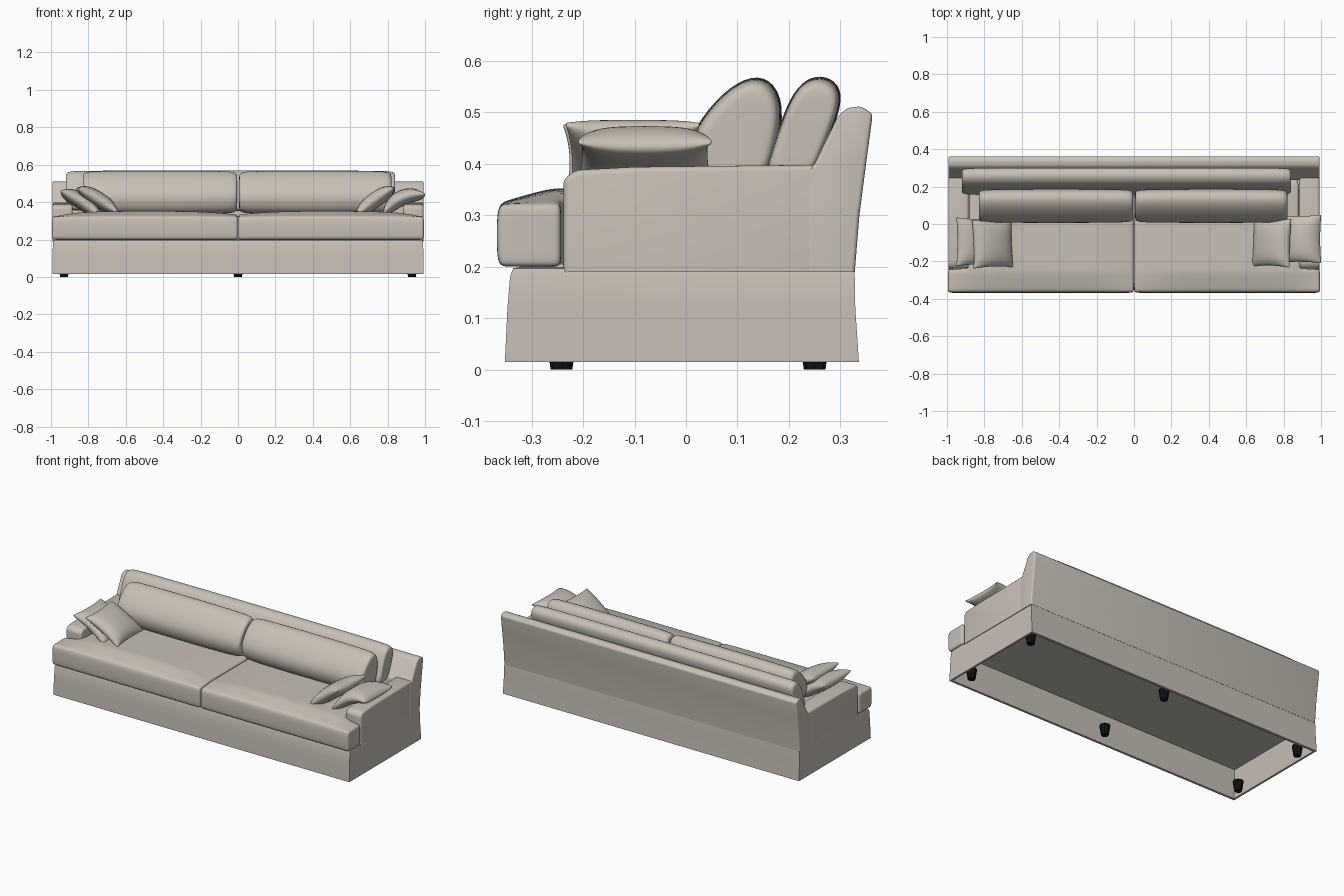
import bpy, bmesh, math
from itertools import product

if "Cube" in bpy.data.objects:
    bpy.data.objects.remove(bpy.data.objects["Cube"])


def material(name, rgb):
    m = bpy.data.materials.new(name)
    m.diffuse_color = (*rgb, 1)
    m.use_nodes = True
    m.node_tree.nodes["Principled BSDF"].inputs["Base Color"].default_value = m.diffuse_color
    return m


FABRIC = material("warm grey fabric", (0.57, 0.525, 0.465))
BLACK = material("black feet", (0.006, 0.006, 0.006))


def finish(name, bm, mat=FABRIC, subsurf=0):
    bmesh.ops.recalc_face_normals(bm, faces=bm.faces[:])
    me = bpy.data.meshes.new(name)
    bm.to_mesh(me)
    bm.free()
    ob = bpy.data.objects.new(name, me)
    bpy.context.collection.objects.link(ob)
    me.materials.append(mat)
    if subsurf:
        s = ob.modifiers.new("soft", 'SUBSURF')
        s.levels = s.render_levels = subsurf
        for p in me.polygons:
            p.use_smooth = True
    else:
        bpy.ops.object.select_all(action='DESELECT')
        ob.select_set(True)
        bpy.context.view_layer.objects.active = ob
        bpy.ops.object.shade_smooth_by_angle(angle=math.radians(35))
    return ob


def soft_block(name, xs, ys, zs, warp, keep=lambda x, y: True):
    """Smoothed outer skin of the kept cells of a box grid."""
    axes = (xs, ys, zs)
    size = [len(a) - 1 for a in axes]
    mid = lambda a, i: (a[i] + a[i + 1]) / 2
    cells = {c for c in product(*map(range, size)) if keep(mid(xs, c[0]), mid(ys, c[1]))}
    bm = bmesh.new()
    verts = {}

    def vert(k):
        if k not in verts:
            verts[k] = bm.verts.new(warp(*(axes[i][k[i]] for i in range(3))))
        return verts[k]

    for c, axis, side in product(cells, range(3), (0, 1)):
        n = list(c)
        n[axis] += 2 * side - 1
        if tuple(n) in cells:
            continue
        a, b = [i for i in range(3) if i != axis]
        ring = []
        for da, db in ((0, 0), (1, 0), (1, 1), (0, 1)):
            k = list(c)
            k[axis] += side
            k[a] += da
            k[b] += db
            ring.append(vert(tuple(k)))
        bm.faces.new(ring)
    return finish(name, bm, subsurf=2)


def loft(bm, rings):
    vs = [[bm.verts.new(p) for p in r] for r in rings]
    n = len(vs[0])
    for r0, r1 in zip(vs, vs[1:]):
        for i in range(n):
            bm.faces.new((r0[i], r0[(i + 1) % n], r1[(i + 1) % n], r1[i]))
    return vs


def profile_cushion(name, pts, x0, x1):
    """Side profile stretched along x with softly closed ends."""
    cy = sum(p[0] for p in pts) / len(pts)
    cz = sum(p[1] for p in pts) / len(pts)
    stations = [(x0, .6), (x0, .86), (x0 + .02, .97), (x0 + .1, 1), ((x0 + x1) / 2, 1.02),
                (x1 - .1, 1), (x1 - .02, .97), (x1, .86), (x1, .6)]
    bm = bmesh.new()
    vs = loft(bm, [[(x, cy + (y - cy) * s, cz + (z - cz) * s) for y, z in pts] for x, s in stations])
    bm.faces.new(vs[0])
    bm.faces.new(vs[-1])
    return finish(name, bm, subsurf=2)


def profile_panel(name, pts, x0, x1, bevel):
    """Side profile extruded along x, sharp edges above the skirt rounded."""
    bm = bmesh.new()
    vs = loft(bm, [[(x, y, z) for y, z in pts] for x in (x0, x1)])
    bm.faces.new(vs[0])
    bm.faces.new(vs[1])
    bmesh.ops.recalc_face_normals(bm, faces=bm.faces[:])
    edges = [e for e in bm.edges if e.calc_face_angle() > 0.6
             and max(v.co.z for v in e.verts) > .21]
    bmesh.ops.bevel(bm, geom=edges, offset=bevel, segments=4, profile=.5, affect='EDGES')
    return finish(name, bm)


# skirt: open shell, flaring slightly to the hem
def rect(x, y0, y1, z):
    return [(-x, y0, z), (x, y0, z), (x, y1, z), (-x, y1, z)]


bm = bmesh.new()
loft(bm, [rect(.975, -.325, .315, .19), rect(.981, -.338, .320, .015), rect(.993, -.352, .336, .015),
          rect(.991, -.347, .329, .12), rect(.990, -.342, .328, .18), rect(.985, -.336, .326, .197),
          rect(.96, -.32, .31, .200)])
finish("skirt", bm)

# deck under the seat, the ceiling seen from below
bm = bmesh.new()
vs = loft(bm, [rect(.976, -.327, .318, .185), rect(.97, -.322, .312, .205)])
bm.faces.new(vs[0])
bm.faces.new(vs[1])
finish("deck", bm)

# back frame
profile_panel("back_frame", [(.235, .19), (.235, .385), (.25, .40), (.295, .492), (.312, .508), (.34, .512),
                             (.363, .497), (.35, .40), (.337, .30), (.328, .19)], -.992, .992, .008)

# seat cushion: T shape wrapping in front of the arm
def seat_warp(x, y, z):
    top = max(0, (z - .26) / .06)
    crown = .03 * max(0, 1 - ((x - .47) / .52) ** 4) * max(0, min(1, (y + .37) / .1))
    bulge = .006 * (1 if .22 < z < .31 else 0) * (1 if y < -.35 else 0)
    return x, y - bulge, z + top * crown


for side, label in ((-1, "left"), (1, "right")):
    # arms
    profile_panel(label + "_arm", [(-.238, .19), (-.238, .37), (-.215, .388), (-.1, .394), (.255, .398),
                                   (.255, .19)], side * .885, side * .991, .012)
    soft_block(label + "_seat_cushion", [.002, .022, .2, .47, .74, .86, .882, .97, .994],
               [-.362, -.34, -.265, -.243, -.1, .1, .24], [.2, .222, .298, .322],
               lambda x, y, z: (side * x, *seat_warp(x, y, z)[1:]),
               lambda x, y: x < .882 or y < -.243)

# back cushions: one long rear bolster, two front pads
profile_cushion("rear_back_cushion", [(.14, .35), (.165, .42), (.195, .515), (.225, .56), (.262, .573),
                                      (.297, .556), (.305, .515), (.265, .42), (.24, .35)], -.92, .84)
FRONT = [(.04, .335), (.008, .39), (.003, .45), (.06, .528), (.115, .568), (.162, .568), (.193, .515),
         (.175, .42), (.15, .335)]
profile_cushion("left_front_back_cushion", FRONT, -.83, -.004)
profile_cushion("right_front_back_cushion", FRONT, .006, .82)


# throw pillows: pinched edges, pointed corners
def pillow(name, loc, lean, bend, turn=0):
    g = [-1, -.96, -.7, -.25, .25, .7, .96, 1]

    def warp(u, v, w):
        puff = max(0, (1 - u ** 4) * (1 - v ** 4)) ** .5
        return (u * .122 * (1 - .07 * (1 - v * v)), v * .13 * (1 - .07 * (1 - u * u)),
                w * .042 * (.1 + .9 * puff) - bend * u * u)

    ob = soft_block(name, g, g, [-1, 0, 1], warp)
    ob.location = loc
    ob.rotation_euler = (0, math.radians(lean), math.radians(turn))


pillow("left_outer_pillow", (-.838, -.095, .405), 32, .012)
pillow("left_inner_pillow", (-.752, -.105, .418), 31, .008, 2)
pillow("right_inner_pillow", (.732, -.10, .412), -36, .008, -2)
pillow("right_outer_pillow", (.875, -.08, .425), -24, .035)

# six small tapered feet
for i, (x, y) in enumerate(product((-.93, 0, .93), (-.242, .25))):
    bm = bmesh.new()
    bmesh.ops.create_cone(bm, cap_ends=True, segments=8, radius1=.021, radius2=.03, depth=.06)
    bmesh.ops.translate(bm, verts=bm.verts[:], vec=(x, y, .03))
    finish(f"foot_{i + 1}", bm, BLACK)
